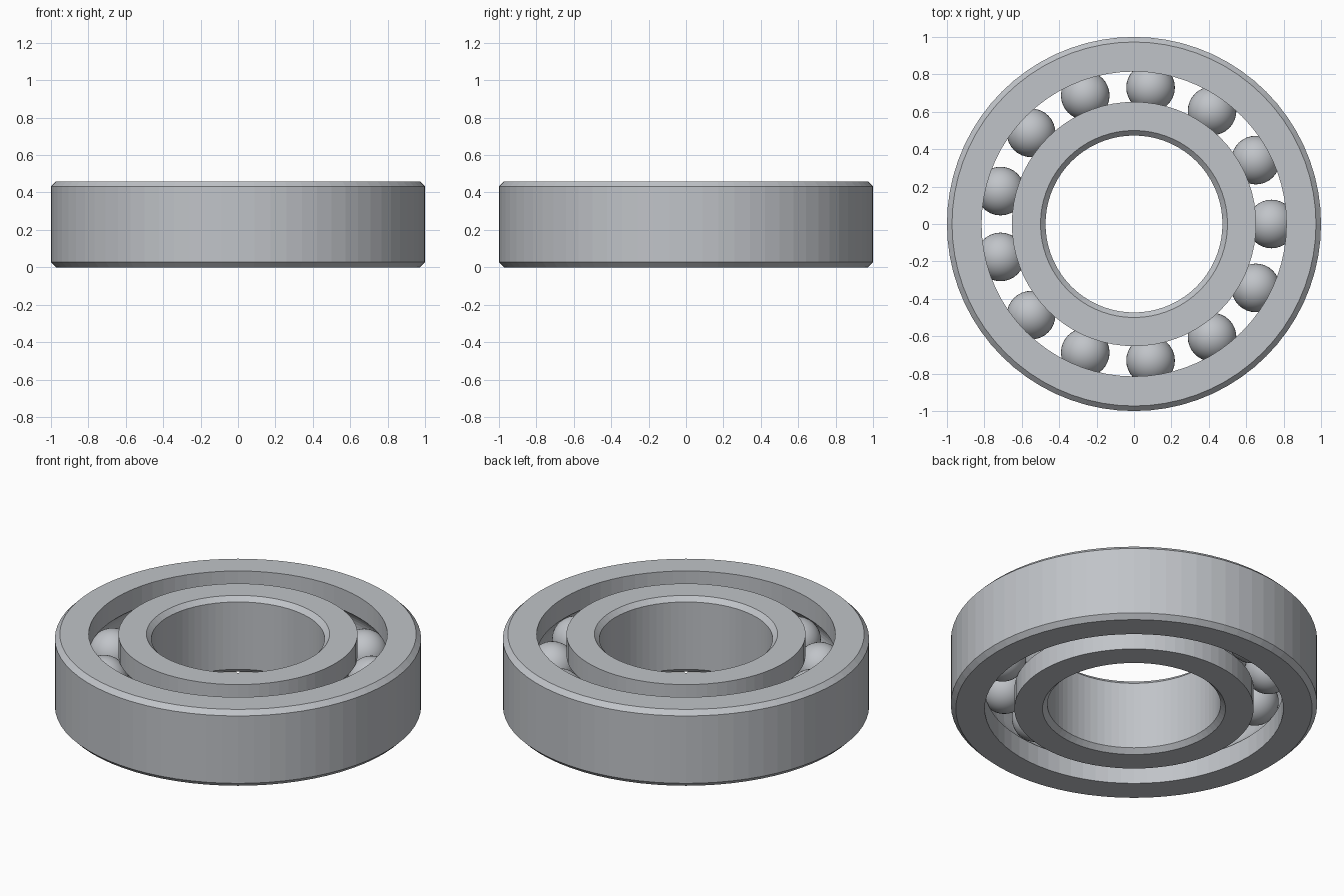
import bpy, bmesh
from math import pi, cos, sin, asin, radians

old = bpy.data.objects.get("Cube")
if old:
    bpy.data.objects.remove(old, do_unlink=True)

HEIGHT, CHAMFER = 0.46, 0.027
PITCH, BALL_R, BALLS = 0.735, 0.13, 13
SEGMENTS = 72

steel = bpy.data.materials.new("brushed_steel")
steel.use_nodes = True
colour = (0.53, 0.55, 0.58, 1)
steel.diffuse_color = colour
steel.node_tree.nodes["Principled BSDF"].inputs["Base Color"].default_value = colour


def add_object(name, bm):
    mesh = bpy.data.meshes.new(name)
    bmesh.ops.recalc_face_normals(bm, faces=bm.faces)
    bm.to_mesh(mesh)
    bm.free()
    mesh.materials.append(steel)
    obj = bpy.data.objects.new(name, mesh)
    bpy.context.collection.objects.link(obj)
    return obj


def race_ring(name, rim, race):
    """Lathe a ring with a chamfered rim and a round ball groove in its race."""
    side = 1 if rim > race else -1
    mid, bevelled = HEIGHT / 2, rim - side * CHAMFER
    profile = [(race, 0), (bevelled, 0), (rim, CHAMFER),
               (rim, HEIGHT - CHAMFER), (bevelled, HEIGHT), (race, HEIGHT)]
    # Groove arc, running from the top down
    groove_r = BALL_R + 0.002
    half = pi / 2 - asin(abs(race - PITCH) / groove_r)
    steps = 12
    for i in range(steps + 1):
        a = half * (1 - 2 * i / steps)
        profile.append((PITCH + side * groove_r * cos(a), mid + groove_r * sin(a)))
    bm = bmesh.new()
    loops = []
    for s in range(SEGMENTS):
        t = 2 * pi * s / SEGMENTS
        loops.append([bm.verts.new((r * cos(t), r * sin(t), z)) for r, z in profile])
    count = len(profile)
    for s in range(SEGMENTS):
        a, b = loops[s], loops[(s + 1) % SEGMENTS]
        for i in range(count):
            j = (i + 1) % count
            bm.faces.new((a[i], b[i], b[j], a[j]))
    return add_object(name, bm)


# Outer and inner rings
race_ring("outer_ring", 1.0, 0.815)
race_ring("inner_ring", 0.473, 0.653)

# Balls spaced evenly around the race
for n in range(BALLS):
    bm = bmesh.new()
    bmesh.ops.create_uvsphere(bm, u_segments=32, v_segments=20, radius=BALL_R)
    for face in bm.faces:
        face.smooth = True
    ball = add_object(f"ball_{n + 1}", bm)
    angle = 2 * pi * n / BALLS
    ball.location = (PITCH * cos(angle), PITCH * sin(angle), HEIGHT / 2)
